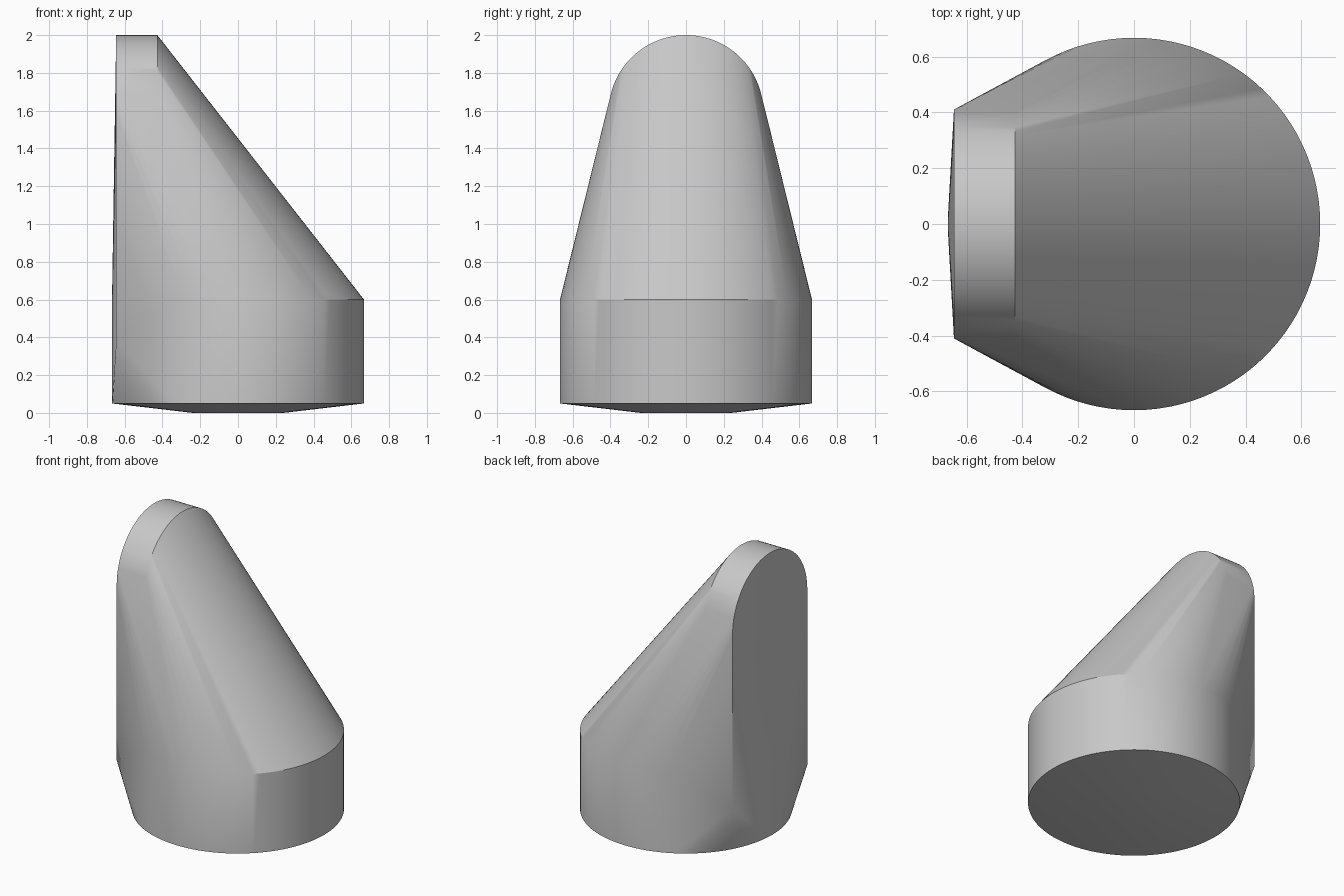
import bpy, bmesh
from math import sin, cos, pi

if "Cube" in bpy.data.objects:
    bpy.data.objects.remove(bpy.data.objects["Cube"])

grey = bpy.data.materials.new("plain_grey")
grey.use_nodes = True
colour = (0.58, 0.58, 0.58, 1)
grey.diffuse_color = colour
grey.node_tree.nodes["Principled BSDF"].inputs["Base Color"].default_value = colour

SEGMENTS = 100
bm = bmesh.new()


def ring(radius, z):
    """Horizontal ring of points."""
    for i in range(SEGMENTS):
        a = 2 * pi * i / SEGMENTS
        bm.verts.new((radius * cos(a), radius * sin(a), z))


def plate_outline(x, half_width, bottom, top):
    """Upright outline with square foot and half-round top."""
    centre = top - half_width
    for side in (-1, 1):
        bm.verts.new((x, side * half_width, bottom))
    steps = SEGMENTS // 2
    for i in range(steps + 1):
        a = pi * i / steps
        bm.verts.new((x, half_width * cos(a), centre + half_width * sin(a)))


# Round base with a shallow conical underside
ring(0.24, 0.0)
ring(0.667, 0.05)
ring(0.667, 0.6)

# Round-topped upright plate
for x in (-0.645, -0.427):
    plate_outline(x, 0.41, 0.37, 2.0)

# Wrap base and plate in one tapering skin
result = bmesh.ops.convex_hull(bm, input=bm.verts[:], use_existing_faces=False)
loose = {v for v in result["geom_interior"] + result["geom_unused"]
         if isinstance(v, bmesh.types.BMVert)}
bmesh.ops.delete(bm, geom=list(loose), context="VERTS")
bmesh.ops.recalc_face_normals(bm, faces=bm.faces[:])

mesh = bpy.data.meshes.new("tapered_body")
bm.to_mesh(mesh)
bm.free()
mesh.materials.append(grey)
body = bpy.data.objects.new("tapered_body", mesh)
bpy.context.collection.objects.link(body)

# Smooth curved skin, crisp rims
for other in bpy.context.selected_objects:
    other.select_set(False)
body.select_set(True)
bpy.context.view_layer.objects.active = body
bpy.ops.object.shade_smooth_by_angle(angle=pi / 6)
